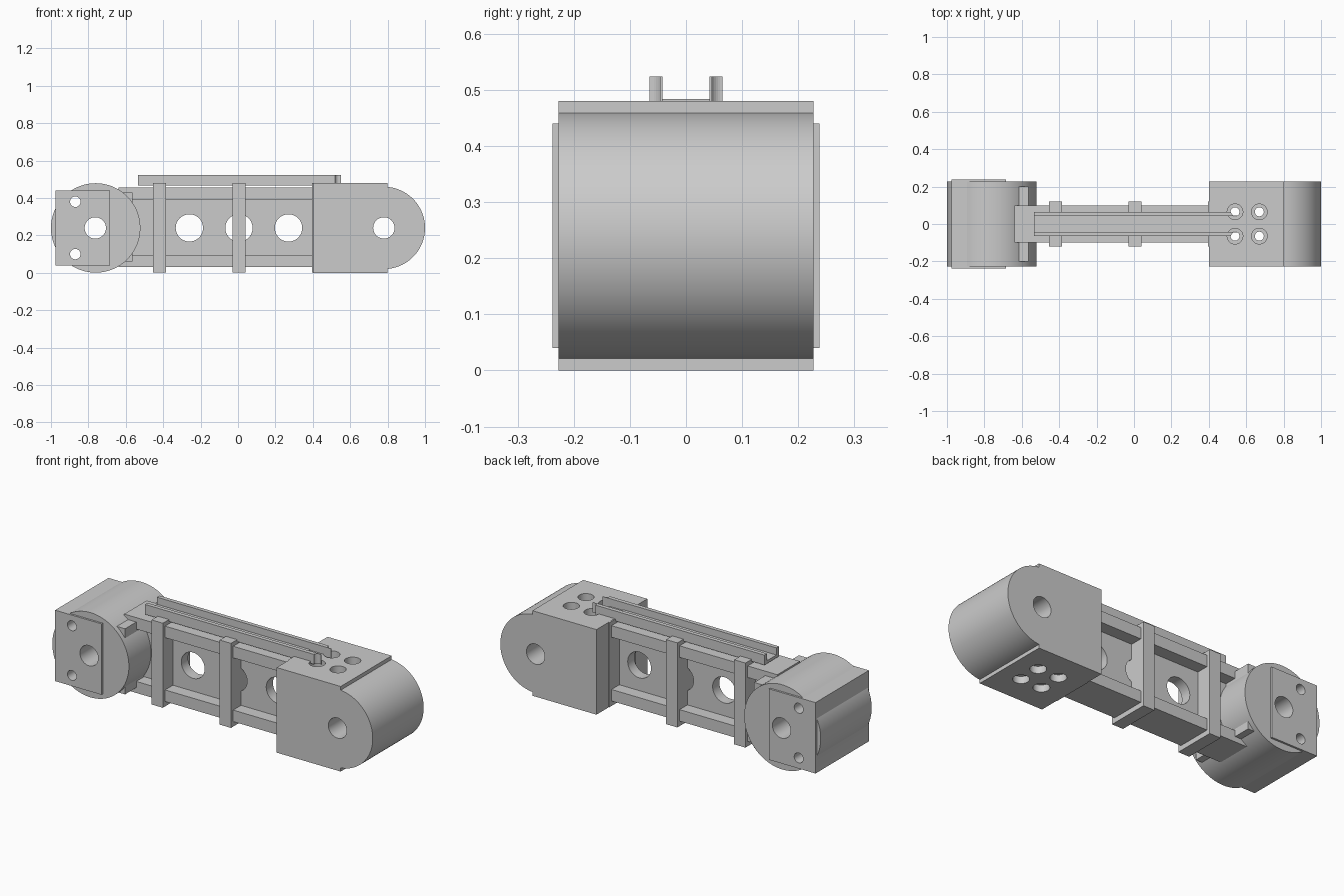
import bpy
import math
from mathutils import Vector

default = bpy.data.objects.get("Cube")
if default:
    bpy.data.objects.remove(default)

grey = bpy.data.materials.new("plain_grey")
grey.use_nodes = True
grey.diffuse_color = (0.6, 0.6, 0.6, 1)
grey.node_tree.nodes["Principled BSDF"].inputs["Base Color"].default_value = (0.6, 0.6, 0.6, 1)

MID = 0.24          # height of the arm's centre line
HALF = 0.227        # half width of the end housings


def prism(name, profile, half, centre=0.0):
    """Extrude an x-z outline along y."""
    n = len(profile)
    verts = [(x, centre + s * half, z) for s in (-1, 1) for x, z in profile]
    faces = [list(range(n)), list(range(2 * n - 1, n - 1, -1))]
    faces += [(i, i + n, (i + 1) % n + n, (i + 1) % n) for i in range(n)]
    mesh = bpy.data.meshes.new(name)
    mesh.from_pydata(verts, [], faces)
    mesh.materials.append(grey)
    obj = bpy.data.objects.new(name, mesh)
    bpy.context.collection.objects.link(obj)
    return obj


def box(name, x0, x1, z0, z1, half, centre=0.0):
    return prism(name, [(x0, z0), (x1, z0), (x1, z1), (x0, z1)], half, centre)


def arc(cx, cz, r, a0, a1, steps):
    return [(cx + r * math.cos(a0 + (a1 - a0) * i / steps),
             cz + r * math.sin(a0 + (a1 - a0) * i / steps)) for i in range(steps + 1)]


def disc(name, cx, cz, r, half, steps=64):
    return prism(name, arc(cx, cz, r, 0, math.tau, steps)[:-1], half)


def upright(x, y, z0, z1, r):
    """Vertical cylinder, used for the bolt holes."""
    bpy.ops.mesh.primitive_cylinder_add(vertices=32, radius=r, depth=z1 - z0,
                                        location=(x, y, (z0 + z1) / 2))
    obj = bpy.context.object
    obj.data.materials.append(grey)
    return obj


def combine(obj, other, operation):
    mod = obj.modifiers.new("combine", "BOOLEAN")
    mod.operation = operation
    mod.solver = "EXACT"
    mod.object = other
    bpy.context.view_layer.objects.active = obj
    bpy.ops.object.modifier_apply(modifier=mod.name)
    bpy.data.objects.remove(other)


def bore(obj, x, z, r):
    combine(obj, disc("bore", x, z, r, 0.5, 48), "DIFFERENCE")


# Round-ended housing with pivot bore and counterbored bolt holes
lip = math.acos(0.02 / 0.22)
housing = prism("end_housing", [(0.4, 0), (0.8, 0)] + arc(0.78, MID, 0.22, -lip, lip, 48)
                + [(0.8, 0.48), (0.4, 0.48)], HALF)
bore(housing, 0.78, MID, 0.057)
bolts = [(x, y) for x in (0.54, 0.67) for y in (-0.065, 0.065)]
for x, y in bolts:
    for z0, z1, r in ((-0.1, 0.6, 0.024), (0.44, 0.6, 0.042), (-0.1, 0.04, 0.042)):
        combine(housing, upright(x, y, z0, z1, r), "DIFFERENCE")

# Hinge drum merged with its square mounting block
hinge = disc("hinge_drum", -0.761, MID, 0.239, HALF, 96)
combine(hinge, box("mount_block", -0.975, -0.685, 0.04, 0.44, 0.238), "UNION")
bore(hinge, -0.763, MID, 0.057)
for z in (0.1, 0.38):
    bore(hinge, -0.87, z, 0.028)

# Cross bar behind the drum, kept clear of the pivot bore
box("hinge_cross_bar", -0.62, -0.565, 0.06, 0.43, 0.2)

# I-beam: two flanges and a pierced web
box("lower_flange", -0.64, 0.42, 0.03, 0.095, 0.1)
box("upper_flange", -0.64, 0.42, 0.39, 0.455, 0.1)
web = box("beam_web", -0.64, 0.42, 0.09, 0.395, 0.03)
for x in (-0.26, 0.005, 0.27):
    bore(web, x, MID, 0.073)

# Stiffening ribs
for i in range(3):
    x = -0.42 + 0.425 * i
    box(f"rib_{i + 1}", x - 0.035, x + 0.035, 0.002, 0.479, 0.12)

# Cable channel on top: floor and two side walls notched by the bolt holes
box("channel_floor", -0.535, 0.42, 0.468, 0.484, 0.065)
for side, name in ((-1, "channel_wall_right"), (1, "channel_wall_left")):
    wall = box(name, -0.535, 0.55, 0.468, 0.524, 0.0115, side * 0.0535)
    combine(wall, upright(0.54, side * 0.065, 0.4, 0.6, 0.021), "DIFFERENCE")

# Smooth the round surfaces, keep the edges sharp
bpy.ops.object.select_all(action="DESELECT")
for obj in (housing, hinge, web):
    obj.select_set(True)
bpy.context.view_layer.objects.active = housing
bpy.ops.object.shade_smooth_by_angle(angle=math.radians(30))
